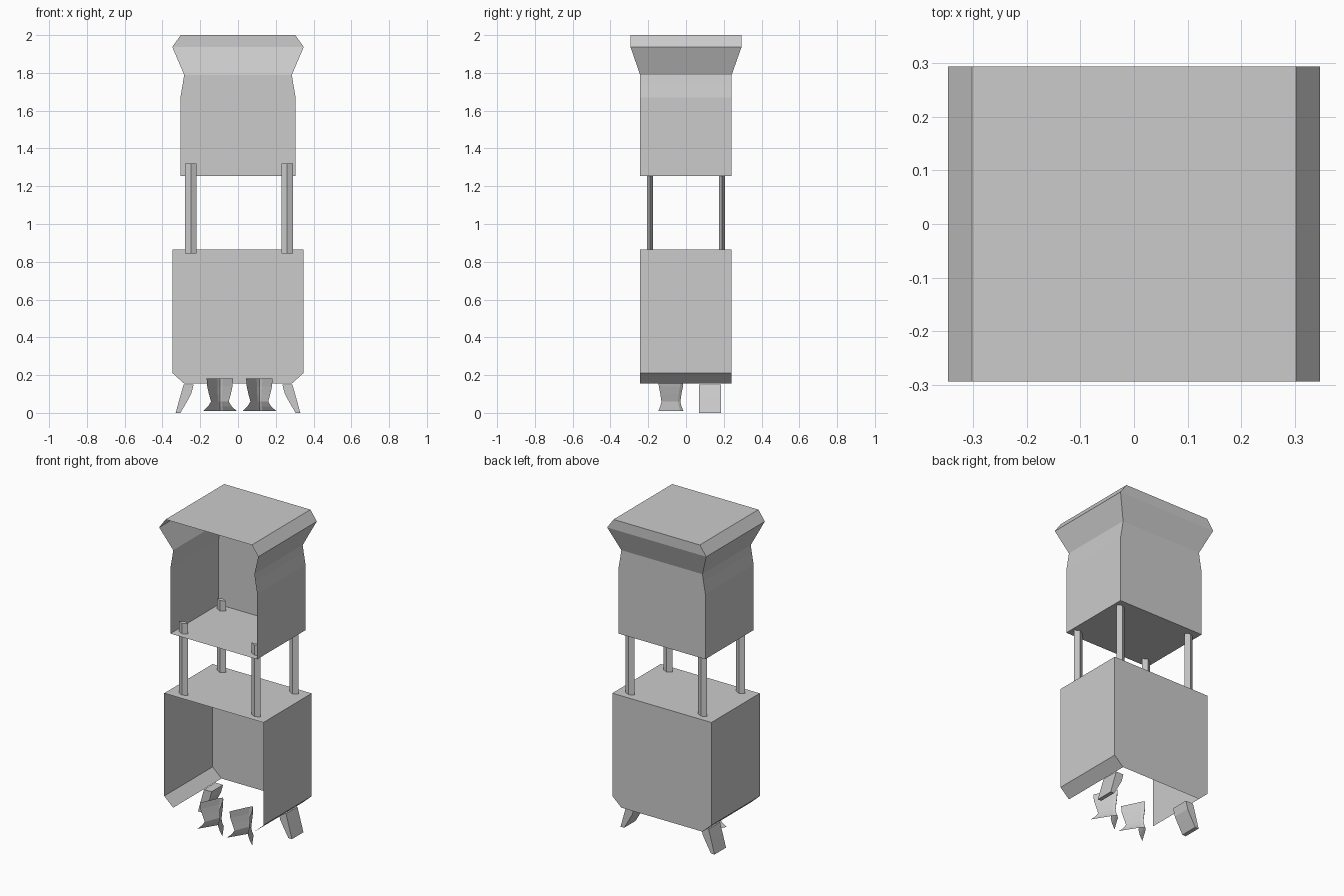
import bpy

if "Cube" in bpy.data.objects:
    bpy.data.objects.remove(bpy.data.objects["Cube"])


def make_object(name, verts, faces):
    mesh = bpy.data.meshes.new(name)
    mesh.from_pydata(verts, [], faces)
    mesh.update()
    obj = bpy.data.objects.new(name, mesh)
    bpy.context.collection.objects.link(obj)
    return obj


def loft(name, rings, closed, floor=False, lid=False):
    """Join equal-length rings of points; closed rings wrap around."""
    n = len(rings[0])
    verts = [p for ring in rings for p in ring]
    faces = []
    for r in range(len(rings) - 1):
        for i in range(n if closed else n - 1):
            j = (i + 1) % n
            faces.append((r * n + i, r * n + j, (r + 1) * n + j, (r + 1) * n + i))
    if floor:
        faces.append(tuple(reversed(range(n))))
    if lid:
        faces.append(tuple(range(len(verts) - n, len(verts))))
    return make_object(name, verts, faces)


def open_front_ring(half_x, front, back, z):
    return [(half_x, front, z), (half_x, back, z),
            (-half_x, back, z), (-half_x, front, z)]


# Upper cabinet: thin shell with open front, floor and flared crown
upper = [(0.305, -0.243, 0.242, 1.255), (0.305, -0.243, 0.242, 1.67),
         (0.292, -0.243, 0.242, 1.745), (0.285, -0.243, 0.242, 1.79),
         (0.348, -0.294, 0.294, 1.937), (0.303, -0.294, 0.294, 2.0)]
loft("upper_cabinet", [open_front_ring(*r) for r in upper], False, floor=True, lid=True)

# Lower cabinet: thin shell, open at the front and underneath
lower = [(0.285, -0.243, 0.242, 0.155), (0.348, -0.243, 0.242, 0.212),
         (0.348, -0.243, 0.242, 0.865)]
loft("lower_cabinet", [open_front_ring(*r) for r in lower], False, lid=True)

# Four slim diamond-section posts between the cabinets
for side, x in (("left", -0.25), ("right", 0.26)):
    for end, y in (("front", -0.19), ("back", 0.19)):
        rings = [[(x + 0.031, y, z), (x, y + 0.016, z),
                  (x - 0.031, y, z), (x, y - 0.016, z)] for z in (0.845, 1.32)]
        loft(f"{end}_{side}_post", rings, True, floor=True, lid=True)

# Splayed back feet: curved side profile extruded in y
foot_profile = [(0.305, 0.0), (0.33, 0.0), (0.308, 0.08),
                (0.288, 0.15), (0.235, 0.15), (0.248, 0.1), (0.27, 0.06)]
for side, s in (("left", -1), ("right", 1)):
    rings = [[(s * px, y, pz) for px, pz in foot_profile] for y in (0.07, 0.185)]
    loft(f"back_{side}_foot", rings, True, floor=True, lid=True)

# Waisted front feet: folded sheet with its corner to the rear
fold = [(-1, -1), (-0.2, 0.75), (0, 1), (0.2, 0.75), (1, -1)]
rows = [(0.089, 0.066, 0.01), (0.062, 0.056, 0.035), (0.047, 0.05, 0.06),
        (0.058, 0.056, 0.1), (0.067, 0.064, 0.14), (0.07, 0.066, 0.182)]
for side, cx in (("left", -0.096), ("right", 0.113)):
    rings = [[(cx + u * hx, -0.08 + v * hy, z) for u, v in fold] for hx, hy, z in rows]
    loft(f"front_{side}_foot", rings, False)
